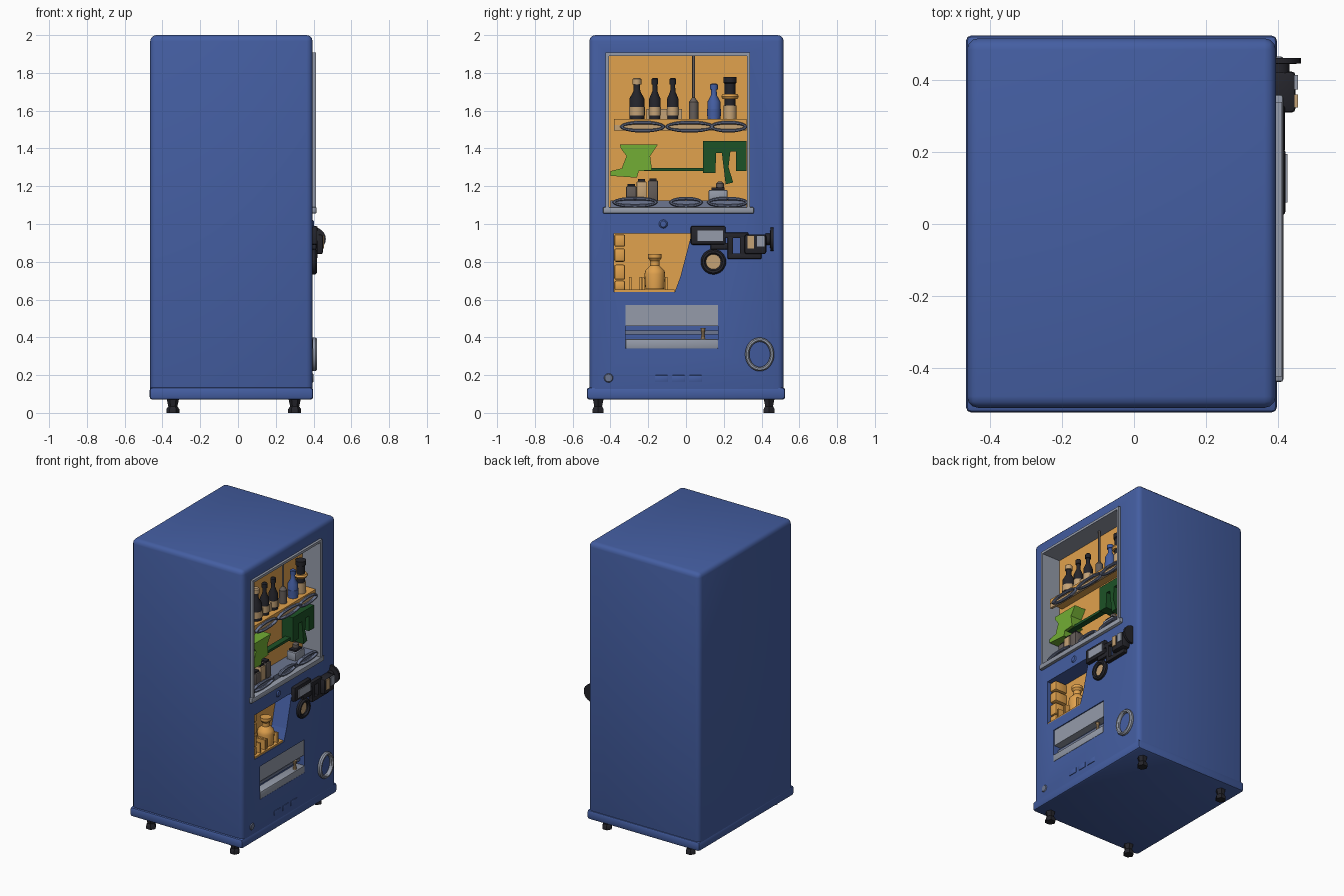
import bpy, bmesh, math
from mathutils import Matrix, Vector

def mat(name, r, g, b):
    m = bpy.data.materials.new(name)
    m.diffuse_color = (r, g, b, 1)
    return m

BLUE = mat("cabinet blue", 0.058, 0.112, 0.36)
ORANGE = mat("warm orange", 0.75, 0.36, 0.075)
GRAY = mat("light gray", 0.30, 0.33, 0.40)
SLATE = mat("slate gray", 0.15, 0.18, 0.28)
DARK = mat("charcoal", 0.018, 0.018, 0.024)
LIME = mat("light green", 0.17, 0.42, 0.035)
GREEN = mat("dark green", 0.012, 0.085, 0.02)
TAN = mat("tan", 0.55, 0.36, 0.18)
BROWN = mat("brown gray", 0.13, 0.11, 0.10)

def finish(name, bm, m, smooth=True):
    bmesh.ops.recalc_face_normals(bm, faces=bm.faces)
    me = bpy.data.meshes.new(name)
    bm.to_mesh(me)
    bm.free()
    me.materials.append(m)
    ob = bpy.data.objects.new(name, me)
    bpy.context.collection.objects.link(ob)
    if smooth:
        shade(ob)
    return ob

def shade(ob):
    bpy.ops.object.select_all(action='DESELECT')
    ob.select_set(True)
    bpy.context.view_layer.objects.active = ob
    bpy.ops.object.shade_smooth_by_angle(angle=math.radians(35))

def box(name, x0, x1, y0, y1, z0, z1, m, bevel=0, seg=2):
    bm = bmesh.new()
    bmesh.ops.create_cube(bm, size=1)
    for v in bm.verts:
        v.co = Vector(((x0 + x1) / 2 + v.co.x * (x1 - x0),
                       (y0 + y1) / 2 + v.co.y * (y1 - y0),
                       (z0 + z1) / 2 + v.co.z * (z1 - z0)))
    if bevel:
        bmesh.ops.bevel(bm, geom=bm.edges[:], offset=bevel, segments=seg,
                        profile=0.5, affect='EDGES')
    return finish(name, bm, m, bool(bevel))

def prism(name, pts, x0, x1, m):
    """Outline in (y, z), extruded along x."""
    bm = bmesh.new()
    f = bm.faces.new([bm.verts.new((x0, y, z)) for y, z in pts])
    r = bmesh.ops.extrude_face_region(bm, geom=[f])
    bmesh.ops.translate(bm, vec=(x1 - x0, 0, 0),
                        verts=[v for v in r["geom"] if isinstance(v, bmesh.types.BMVert)])
    return finish(name, bm, m, False)

def lathe(name, prof, loc, m, axis='Z', n=16):
    """Profile of (radius, height) turned about an axis through loc."""
    bm = bmesh.new()
    rings = [[bm.verts.new((r * math.cos(2 * math.pi * i / n), r * math.sin(2 * math.pi * i / n), h))
              for i in range(n)] for r, h in prof]
    for a, b in zip(rings, rings[1:]):
        for i in range(n):
            bm.faces.new((a[i], a[(i + 1) % n], b[(i + 1) % n], b[i]))
    bm.faces.new(rings[0])
    bm.faces.new(rings[-1])
    rot = {'Z': Matrix(), 'X': Matrix.Rotation(math.pi / 2, 4, 'Y'),
           'Y': Matrix.Rotation(-math.pi / 2, 4, 'X')}[axis]
    bm.transform(Matrix.Translation(loc) @ rot)
    return finish(name, bm, m)

def ring(name, x, y, z, hy, hz, w, t, m, n=32):
    """Rounded oval ring facing +x: half sizes hy, hz, band w, half depth t."""
    bm = bmesh.new()
    k = 8
    v = []
    for i in range(n):
        a = 2 * math.pi * i / n
        row = []
        for j in range(k):
            b = 2 * math.pi * (j + 0.5) / k
            o = w / 2 * (math.cos(b) - 1)
            row.append(bm.verts.new((x + t * math.sin(b), y + (hy + o) * math.cos(a),
                                     z + (hz + o) * math.sin(a))))
        v.append(row)
    for i in range(n):
        for j in range(k):
            bm.faces.new((v[i][j], v[(i + 1) % n][j], v[(i + 1) % n][(j + 1) % k], v[i][(j + 1) % k]))
    return finish(name, bm, m)

# Cabinet with display window, lower niche and dispensing slot cut out
FX = 0.395
cabinet = box("cabinet", -0.465, FX, -0.512, 0.517, 0.075, 2.0, BLUE, 0.032, 3)
NICHE = [(-0.38, 0.64), (-0.06, 0.64), (-0.03, 0.72), (0.03, 0.95), (-0.38, 0.95)]
cutters = [box("window_cutter", 0.265, 0.6, -0.42, 0.335, 1.07, 1.90, BLUE),
           prism("niche_cutter", NICHE, 0.275, 0.6, BLUE),
           box("slot_cutter", 0.335, 0.6, -0.32, 0.17, 0.34, 0.57, BLUE)]
bpy.context.view_layer.objects.active = cabinet
for c in cutters:
    c.hide_render = True
    md = cabinet.modifiers.new("cut", 'BOOLEAN')
    md.operation, md.solver, md.object = 'DIFFERENCE', 'EXACT', c
    bpy.ops.object.modifier_apply(modifier=md.name)
for c in cutters:
    bpy.data.objects.remove(c)
shade(cabinet)
box("plinth", -0.468, 0.398, -0.525, 0.525, 0.07, 0.135, BLUE, 0.015)

# Feet
for x in (-0.345, 0.30):
    for y in (-0.465, 0.44):
        lathe("foot", [(0.034, 0), (0.034, 0.02), (0.024, 0.035), (0.034, 0.08)], (x, y, 0), DARK, n=6)

# Window back panel, lining and sill
box("window_back", 0.262, 0.272, -0.42, 0.335, 1.07, 1.90, ORANGE)
box("window_side_left", 0.268, 0.412, -0.425, -0.408, 1.07, 1.905, GRAY)
box("window_side_right", 0.268, 0.412, 0.322, 0.34, 1.07, 1.905, GRAY)
box("window_top", 0.268, 0.412, -0.425, 0.34, 1.89, 1.907, GRAY)
box("window_sill", 0.268, 0.416, -0.44, 0.36, 1.055, 1.09, GRAY, 0.008)

# Shelves with oval ring rails
box("upper_shelf", 0.27, 0.375, -0.38, 0.32, 1.525, 1.555, ORANGE)
box("upper_shelf_rail", 0.355, 0.372, -0.38, 0.32, 1.495, 1.53, TAN)
box("lower_shelf", 0.27, 0.375, -0.40, 0.32, 1.085, 1.125, SLATE)
for y, h in ((-0.23, 0.12), (0.02, 0.13), (0.225, 0.10)):
    ring("upper_rail_ring", 0.38, y, 1.515, h, 0.032, 0.02, 0.012, SLATE)
for y, h in ((-0.27, 0.12), (0.0, 0.09), (0.22, 0.11)):
    ring("lower_rail_ring", 0.38, y, 1.115, h, 0.03, 0.02, 0.012, SLATE)

# Bottles on the upper shelf
def bottle(y, body, label, cap, r=0.03, h=0.22):
    p = [(r, 0), (r, 0.5 * h), (r * 0.45, 0.68 * h), (r * 0.42, 0.85 * h)]
    lathe("bottle", p, (0.32, y, 1.553), body)
    lathe("bottle_cap", [(r * 0.6, 0.84 * h), (r * 0.6, 0.97 * h), (r * 0.4, h)], (0.32, y, 1.553), cap)
    lathe("bottle_label", [(r * 1.06, 0.1 * h), (r * 1.06, 0.3 * h)], (0.32, y, 1.553), label)
bottle(-0.26, DARK, TAN, TAN, 0.04)
bottle(-0.165, DARK, TAN, DARK)
bottle(-0.07, DARK, TAN, DARK)
bottle(0.148, BLUE, BLUE, BLUE, 0.034, 0.19)
box("shelf_carton", 0.29, 0.33, -0.21, -0.02, 1.553, 1.61, TAN)
lathe("thin_bottle", [(0.025, 0), (0.025, 0.09), (0.007, 0.115), (0.007, 0.335)], (0.32, 0.04, 1.555), BROWN)
lathe("canister", [(0.034, 0), (0.034, 0.075)], (0.32, 0.233, 1.553), TAN)
lathe("canister_top", [(0.028, 0.07), (0.028, 0.19), (0.034, 0.195), (0.034, 0.225)], (0.32, 0.233, 1.553), DARK)
lathe("canister_disc", [(0.04, 0.11), (0.046, 0.122), (0.04, 0.134)], (0.32, 0.233, 1.553), ORANGE)

# Green goods in the middle row
prism("light_green_item", [(-0.35, 1.42), (-0.15, 1.42), (-0.19, 1.36), (-0.18, 1.285), (-0.25, 1.28),
      (-0.26, 1.245), (-0.40, 1.255), (-0.40, 1.28), (-0.34, 1.295), (-0.315, 1.36), (-0.345, 1.40)],
      0.275, 0.36, LIME)
box("dark_green_bar", 0.30, 0.34, -0.25, 0.11, 1.28, 1.297, GREEN)
prism("dark_green_item", [(0.09, 1.44), (0.32, 1.44), (0.32, 1.28), (0.265, 1.28), (0.265, 1.385), (0.235, 1.385),
      (0.225, 1.30), (0.25, 1.22), (0.21, 1.21), (0.19, 1.375), (0.16, 1.375), (0.155, 1.27), (0.09, 1.27)],
      0.275, 0.36, GREEN)

# Small goods on the lower shelf
for y, z, m in ((-0.29, 1.20, BROWN), (-0.235, 1.225, TAN), (-0.175, 1.23, BROWN), (0.17, 1.18, GRAY)):
    w = 0.05 if y > 0 else 0.027
    box("small_good", 0.29, 0.36, y - w, y + w, 1.12, z, m, 0.006)
    box("small_good_lid", 0.30, 0.35, y - w * 0.7, y + w * 0.7, z - 0.005, z + 0.012, DARK)
lathe("small_jar", [(0.02, 0), (0.02, 0.05), (0.01, 0.06)], (0.32, 0.18, 1.165), BROWN)

# Lower niche with orange contents
prism("niche_back", NICHE, 0.272, 0.282, ORANGE)
box("niche_floor", 0.275, 0.39, -0.378, -0.06, 0.638, 0.652, ORANGE)
for z0, z1 in ((0.65, 0.70), (0.705, 0.785), (0.80, 0.87), (0.88, 0.945)):
    box("niche_box", 0.28, 0.375, -0.38, -0.322, z0, z1, ORANGE, 0.01)
lathe("niche_bottle", [(0.05, 0), (0.055, 0.08), (0.05, 0.1), (0.025, 0.125), (0.025, 0.15),
      (0.036, 0.165), (0.036, 0.185)], (0.33, -0.165, 0.655), ORANGE, n=20)
for y in (-0.295, -0.24, -0.225, -0.105):
    box("niche_peg", 0.29, 0.38, y - 0.006, y + 0.006, 0.65, 0.72, ORANGE)

# Dispensing slot
prism("slot_flap", [(-0.32, 0.46), (0.17, 0.46), (0.17, 0.57), (-0.32, 0.57)], 0.335, 0.388, GRAY)
box("slot_ledge", 0.335, 0.397, -0.32, 0.17, 0.34, 0.39, GRAY, 0.005)
box("slot_bar", 0.335, 0.36, -0.32, 0.17, 0.415, 0.435, SLATE)
lathe("slot_peg", [(0.013, 0), (0.008, 0.03), (0.014, 0.06)], (0.375, 0.09, 0.39), TAN, n=10)

# Ring and small marks on the lower front
ring("coin_ring", 0.403, 0.39, 0.31, 0.078, 0.09, 0.024, 0.017, GRAY)
lathe("corner_button", [(0.025, 0), (0.02, 0.006)], (FX - 0.001, -0.41, 0.185), SLATE, 'X')
lathe("center_button", [(0.024, 0), (0.016, 0.008)], (FX - 0.001, -0.12, 1.0), BLUE, 'X')
for y in (-0.13, -0.04, 0.05):
    box("relief_plate", 0.39, 0.399, y - 0.035, y + 0.035, 0.165, 0.2, BLUE, 0.004)

# Dark latch assembly
box("latch_block", 0.385, 0.422, 0.025, 0.21, 0.89, 0.99, DARK, 0.01)
box("latch_plate", 0.41, 0.427, 0.06, 0.195, 0.91, 0.965, GRAY)
box("latch_top_bar", 0.385, 0.42, 0.20, 0.33, 0.925, 0.955, DARK, 0.006)
box("latch_bottom_bar", 0.385, 0.42, 0.22, 0.40, 0.815, 0.845, DARK, 0.006)
for y in (0.22, 0.285):
    box("latch_post", 0.385, 0.42, y, y + 0.03, 0.82, 0.95, DARK, 0.006)
box("latch_link", 0.385, 0.415, 0.13, 0.23, 0.865, 0.90, DARK, 0.006)
box("latch_body", 0.385, 0.45, 0.31, 0.425, 0.84, 0.945, DARK, 0.012)
box("latch_label", 0.43, 0.456, 0.325, 0.36, 0.87, 0.94, TAN)
box("latch_tag", 0.43, 0.456, 0.375, 0.415, 0.88, 0.94, GRAY)
lathe("latch_knob", [(0.03, 0), (0.03, 0.025), (0.062, 0.027), (0.062, 0.042)], (0.403, 0.42, 0.92), DARK, 'Y', 20)
ring("latch_ring", 0.402, 0.145, 0.80, 0.068, 0.068, 0.03, 0.018, DARK)
lathe("latch_ring_center", [(0.045, 0), (0.045, 0.009)], (0.392, 0.145, 0.80), TAN, 'X', 20)
